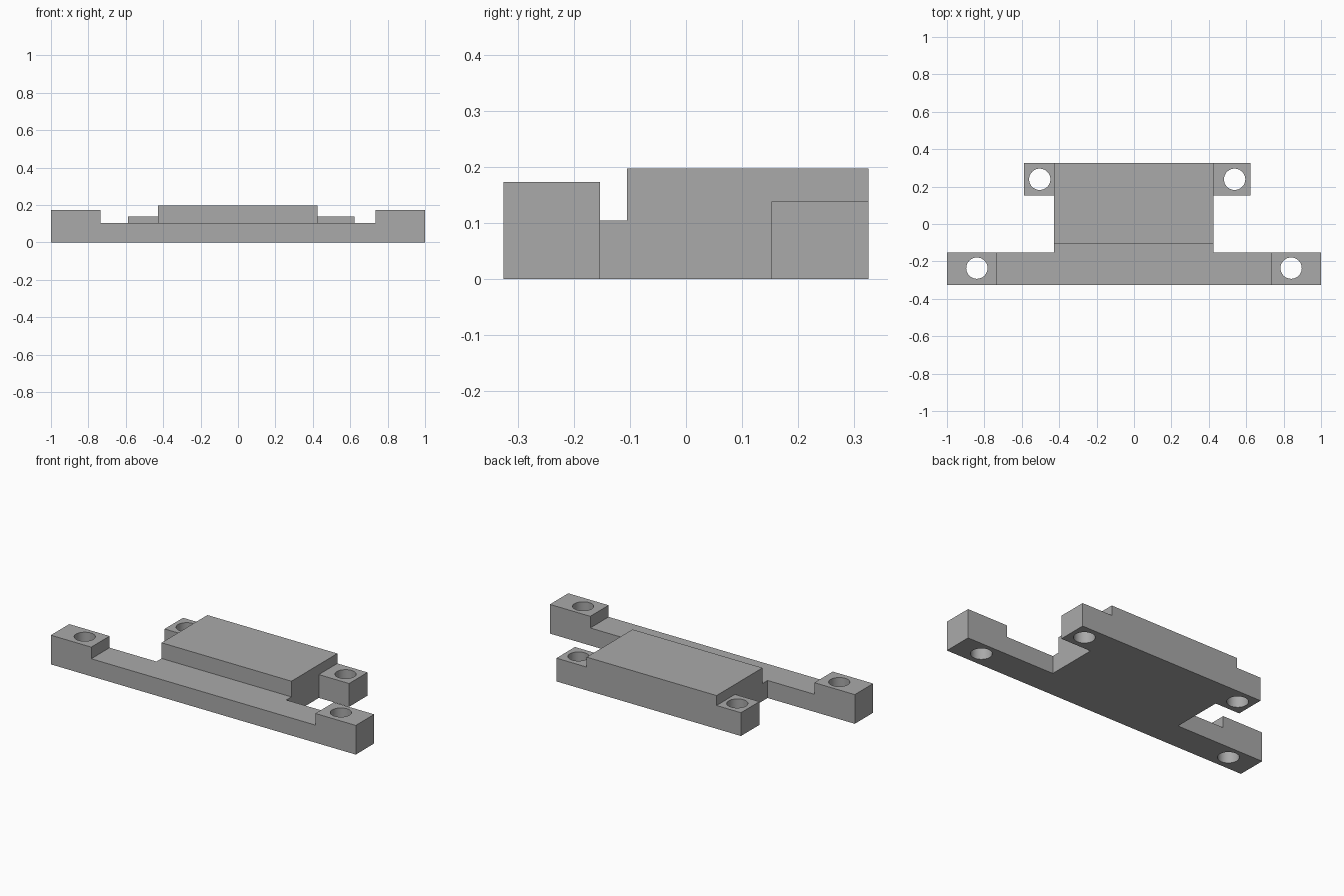
import bpy
import bmesh
from mathutils import Matrix, Vector

cube = bpy.data.objects.get("Cube")
if cube:
    bpy.data.objects.remove(cube, do_unlink=True)

grey = bpy.data.materials.new("plain grey")
grey.use_nodes = True
colour = (0.4, 0.4, 0.4, 1)
grey.diffuse_color = colour
grey.node_tree.nodes["Principled BSDF"].inputs["Base Color"].default_value = colour


def new_object(name, bm):
    mesh = bpy.data.meshes.new(name)
    bm.to_mesh(mesh)
    bm.free()
    mesh.materials.append(grey)
    obj = bpy.data.objects.new(name, mesh)
    bpy.context.collection.objects.link(obj)
    return obj


def box(name, x, y, top):
    """Box standing on the ground, from x and y ranges and a top height."""
    bm = bmesh.new()
    size = Vector((x[1] - x[0], y[1] - y[0], top))
    centre = Vector((sum(x) / 2, sum(y) / 2, top / 2))
    bmesh.ops.create_cube(bm, size=1, matrix=Matrix.Translation(centre) @ Matrix.Diagonal(size).to_4x4())
    return new_object(name, bm)


def combine(target, other, operation):
    """Apply a boolean and remove the helper object."""
    mod = target.modifiers.new(operation.lower(), "BOOLEAN")
    mod.operation = operation
    mod.solver = "EXACT"
    mod.object = other
    bpy.context.view_layer.objects.active = target
    bpy.ops.object.modifier_apply(modifier=mod.name)
    bpy.data.objects.remove(other, do_unlink=True)


FRONT = (-0.325, -0.153)
REAR = (0.152, 0.325)
LEFT, RIGHT = 0.424, -0.428

# Low front bar, its web to the block, the raised block and the four lugs
bracket = box("mounting_bracket", (-1, 1), FRONT, 0.104)
parts = [
    box("web", (RIGHT, LEFT), (-0.2, 0), 0.104),
    box("raised_block", (RIGHT, LEFT), (-0.105, REAR[1]), 0.197),
    box("front_right_lug", (-1, -0.735), FRONT, 0.173),
    box("front_left_lug", (0.735, 1), FRONT, 0.173),
    box("rear_right_lug", (-0.588, RIGHT + 0.02), REAR, 0.138),
    box("rear_left_lug", (LEFT - 0.02, 0.622), REAR, 0.138),
]
for part in parts:
    combine(bracket, part, "UNION")

# Screw holes through the lugs
for x, y in [(-0.84, -0.236), (0.84, -0.236), (-0.504, 0.239), (0.538, 0.239)]:
    bm = bmesh.new()
    bmesh.ops.create_cone(bm, cap_ends=True, segments=48, radius1=0.057, radius2=0.057,
                          depth=1, matrix=Matrix.Translation((x, y, 0)))
    combine(bracket, new_object("hole_cutter", bm), "DIFFERENCE")

# Smooth hole walls, crisp edges
bpy.ops.object.select_all(action="DESELECT")
bracket.select_set(True)
bpy.context.view_layer.objects.active = bracket
bpy.ops.object.shade_smooth_by_angle(angle=0.5)
